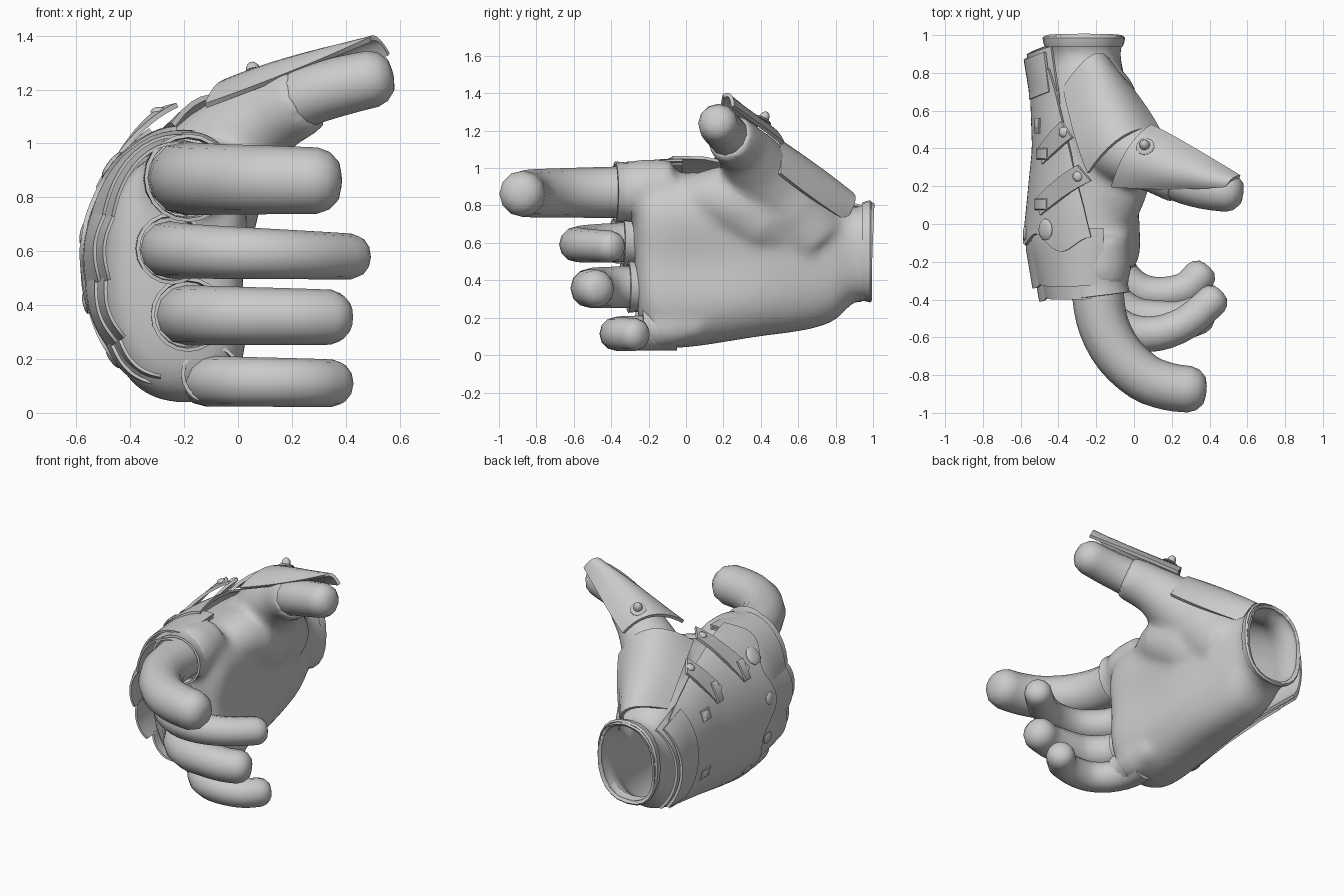
import bpy, bmesh, math
from mathutils import Vector as V, Matrix

if "Cube" in bpy.data.objects:
    bpy.data.objects.remove(bpy.data.objects["Cube"])

parts = []

def obj(name, verts, faces, thick=0, subsurf=0, angle=35):
    me = bpy.data.meshes.new(name)
    me.from_pydata([tuple(v) for v in verts], [], faces)
    bm = bmesh.new()
    bm.from_mesh(me)
    bmesh.ops.recalc_face_normals(bm, faces=bm.faces)
    bm.to_mesh(me)
    bm.free()
    o = bpy.data.objects.new(name, me)
    bpy.context.collection.objects.link(o)
    if subsurf:
        m = o.modifiers.new("smooth", 'SUBSURF')
        m.levels = m.render_levels = subsurf
    if thick:
        m = o.modifiers.new("thickness", 'SOLIDIFY')
        m.thickness, m.offset = thick, 0
    parts.append((o, angle))
    return o

def loft(rings, caps=False):
    n = len(rings[0])
    faces = [(i*n+j, i*n+(j+1) % n, (i+1)*n+(j+1) % n, (i+1)*n+j)
             for i in range(len(rings)-1) for j in range(n)]
    if caps:
        faces += [tuple(range(n)), tuple(range((len(rings)-1)*n, len(rings)*n))]
    return [p for r in rings for p in r], faces

def catmull(ps, t):
    i = min(int(t), len(ps)-2)
    f = t - i
    a, b, c, d = (ps[max(0, min(len(ps)-1, k))] for k in (i-1, i, i+1, i+2))
    return 0.5*(2*b + (c-a)*f + (2*a-5*b+4*c-d)*f*f + (3*b-a-3*c+d)*f**3)

def tube(name, pts, radii, sides=12, steps=3, end="tip", thick=0):
    ps = [V(p) for p in pts]
    n = (len(ps)-1)*steps
    path = [catmull(ps, i/steps) for i in range(n+1)]
    rad = []
    for i in range(n+1):
        k = min(i//steps, len(ps)-2)
        f = i/steps - k
        rad.append(radii[k]*(1-f) + radii[k+1]*f)
    if end == "tip":
        d, r, e = (path[-1]-path[-2]).normalized(), rad[-1], path[-1]
        for off, s in ((.36, .87), (.64, .58), (.72, .2)):
            path.append(e + d*r*off)
            rad.append(r*s)
    rings = []
    for i, p in enumerate(path):
        t = (path[min(i+1, len(path)-1)] - path[max(i-1, 0)]).normalized()
        s = t.cross(V((0, 0, 1))).normalized()
        u = s.cross(t)
        rings.append([p + rad[i]*(s*math.cos(2*math.pi*k/sides) + u*math.sin(2*math.pi*k/sides))
                      for k in range(sides)])
    return obj(name, *loft(rings, end != "open"), thick=thick, angle=35 if end != "tip" else 50)

def grid(name, f, nu=12, nv=14, thick=.016):
    vs = [f(i/nu, j/nv) for i in range(nu+1) for j in range(nv+1)]
    w = nv+1
    fs = [(i*w+j, i*w+j+1, (i+1)*w+j+1, (i+1)*w+j) for i in range(nu) for j in range(nv)]
    return obj(name, vs, fs, thick)

# Curved surface of the back of the hand: y, xc, width, zc, half height
BACK = [(-.45, -.2, .28, .57, .43), (-.1, -.2, .36, .56, .475), (.1, -.2, .34, .56, .48),
        (.4, -.22, .29, .56, .44), (.7, -.25, .27, .54, .37), (.95, -.27, .30, .53, .32)]

def back(y, deg, off=0):
    k = 0
    while k < len(BACK)-2 and y > BACK[k+1][0]:
        k += 1
    p, q = BACK[k], BACK[k+1]
    f = (y-p[0])/(q[0]-p[0])
    xc, w, zc, h = (p[i]*(1-f)+q[i]*f for i in range(1, 5))
    a = math.radians(deg)
    n = V((-math.cos(a)/w, 0, math.sin(a)/h)).normalized()
    return V((xc-w*math.cos(a), y, zc+h*math.sin(a))) + n*off, n

# Glove hand: y, zc, half height, xc, back depth, palm depth
SECT = [(1.05, .555, .28, -.265, .22, .22), (.97, .555, .275, -.265, .218, .218),
        (.92, .54, .24, -.26, .195, .185), (.85, .52, .28, -.25, .2, .19),
        (.8, .51, .34, -.25, .215, .205), (.62, .53, .41, -.24, .24, .23), (.4, .55, .45, -.22, .27, .27),
        (.1, .515, .47, -.2, .31, .26), (-.1, .5, .475, -.2, .31, .275),
        (-.2, .52, .46, -.2, .3, .26), (-.28, .57, .37, -.2, .22, .18)]

def section(s, scale=1):
    y, zc, h, xc, wb, wf = s
    r = []
    for k in range(24):
        a = 2*math.pi*k/24
        c, n = (math.copysign(abs(f(a))**.85, f(a)) for f in (math.cos, math.sin))
        z = zc+h*n*scale
        hollow = .075*math.exp(-((z-.5)/.17)**2-((y-.1)/.45)**2) if c > .2 else 0
        r.append((xc+(wf if c > 0 else wb)*c*scale-hollow, y, z))
    return r

hand = obj("glove_hand", *loft([section(s) for s in SECT], True), subsurf=2)
fuse = []

# Fingers, their knuckle roots and open glove sleeves
FINGERS = {
    "index": ([(-.2, -.15), (-.19, -.38), (-.16, -.54), (-.08, -.69), (.05, -.81), (.18, -.86), (.295, -.875)],
              .872, .14, .123, -.38),
    "middle": ([(-.26, -.12), (-.25, -.3), (-.18, -.46), (-.04, -.565), (.12, -.58), (.28, -.52), (.42, -.40)],
               .61, .11, .085, -.34),
    "ring": ([(-.2, -.1), (-.19, -.25), (-.13, -.4), (-.01, -.49), (.12, -.51), (.25, -.51), (.345, -.48)],
             .365, .115, .102, -.31),
    "little": ([(-.12, -.05), (-.11, -.17), (-.05, -.29), (.05, -.36), (.17, -.37), (.28, -.34), (.35, -.27)],
               .12, .096, .088, -.24)}
for nm, (pts, z, r0, r1, end) in FINGERS.items():
    m = len(pts)-1
    tube(nm+"_finger", [(x, y, z - (.03 if nm == "middle" else .01)*i/m) for i, (x, y) in enumerate(pts)],
         [r0+(r1-r0)*i/m for i in range(m+1)])
    x, rs = pts[1][0], r0+.02
    if nm == "little":
        x, z, rs = x+.005, z+.025, .108
    fuse.append(tube(nm+"_root", [(x+.02, end+.33, z+.03), (x+.01, end+.17, z+.01), (x, end+.07, z)],
                     [rs-.02, rs+.008, rs], sides=20, end="flat"))
    tube(nm+"_sleeve", [(x, end+.12, z), (x, end+.05, z), (x+.005, end, z)],
         [rs-.005, rs-.008, rs-.003], sides=20, end="open", thick=.014)

# Thumb and tapering thumb root
tube("thumb", [(.05, .34, 1.07), (.23, .235, 1.165), (.37, .19, 1.21), (.50, .17, 1.24)],
     [.115, .113, .11, .106])
fuse.append(tube("thumb_root", [(-.2, .7, .6), (-.16, .53, .8), (-.05, .4, .965), (.12, .305, 1.10), (.26, .225, 1.17)],
                 [.2, .225, .195, .145, .13], sides=22, end="flat"))
fuse.append(tube("thumb_heel", [(-.2, .62, .56), (-.13, .4, .72), (-.1, .22, .83), (-.13, .0, .82)],
                 [.13, .2, .19, .12], sides=20, end="flat"))

# Fuse hand and roots into one soft skin, then open the wrist
bpy.ops.object.select_all(action='DESELECT')
for o in fuse:
    o.select_set(True)
hand.select_set(True)
bpy.context.view_layer.objects.active = hand
bpy.ops.object.convert(target='MESH')
parts = [p for p in parts if p[0] not in fuse]
bpy.ops.object.join()
m = hand.modifiers.new("skin", 'REMESH')
m.mode, m.voxel_size = 'VOXEL', .02
m = hand.modifiers.new("soften", 'SMOOTH')
m.factor, m.iterations = .5, 16
bpy.ops.object.convert(target='MESH')
bm = bmesh.new()
bm.from_mesh(hand.data)
bmesh.ops.bisect_plane(bm, geom=bm.verts[:]+bm.edges[:]+bm.faces[:], plane_co=(0, .975, 0),
                       plane_no=(0, 1, -.04), clear_outer=True)
bm.to_mesh(hand.data)
bm.free()
m = hand.modifiers.new("thickness", 'SOLIDIFY')
m.thickness, m.offset = .02, -1

# Rolled rim round the wrist opening
rim = [section((y, .555, .265, -.265, .213, .213), s)
       for y, s in ((.94, .98), (.96, 1.01), (.985, 1.03), (.995, .99), (.985, .93), (.93, .9))]
obj("wrist_rim", *loft(rim))

# Armoured plates on the thumb, each from three arched rows
def arched(name, rows):
    rows = [[V(p) for p in r] for r in rows]
    def quad(a, b, c, t):
        b = 2*b-(a+c)/2
        return a*(1-t)**2 + b*2*t*(1-t) + c*t*t
    return grid(name, lambda u, v: quad(*[quad(*r, v) for r in rows], u), 10, 10, .02)

arched("thumb_tip_plate", [[(-.12, .2, 1.14), (-.03, .4, 1.23), (.09, .52, 1.13)],
                           [(.17, .19, 1.25), (.2, .31, 1.31), (.26, .43, 1.2)],
                           [(.49, .2, 1.385), (.52, .235, 1.385), (.56, .25, 1.33)]])
arched("thumb_base_plate", [[(-.24, .27, 1.07), (-.06, .46, 1.17), (.13, .5, .97)],
                            [(-.31, .47, 1.0), (-.14, .68, 1.02), (.02, .67, .84)],
                            [(-.37, .72, .83), (-.22, .89, .86), (-.13, .85, .72)]])

# Main back plate, with its upper edge narrowing to the wrist
def main_plate(u, v):
    edge = -.11 + .04*math.cos(v*6*math.pi) + .16*(1-v)**2
    y = edge*(1-u) + .82*u
    a0, a1 = -66+14*u, 86-34*u
    return back(y, a0+(a1-a0)*v, .022)[0]
grid("main_back_plate", main_plate, 16, 40)

# Overlapping knuckle plates in two layers
for nm, a0, a1, y0 in (("index", 20, 96, -.38), ("middle", -10, 22, -.39),
                       ("ring", -41, -8, -.34), ("little", -74, -39, -.25)):
    for layer in range(2):
        def knuckle(u, v):
            arch = 1-(2*v-1)**4
            y = (y0+.07*layer-.02*arch)*(1-u) + (y0+.36)*u
            return back(y, a0+(a1-a0)*v, -.012+.02*layer+.02*math.sin(math.pi*v)*(1-u))[0]
        grid(f"{nm}_knuckle_plate_{layer+1}", knuckle, 6, 12, .012)

# Flared wrist plates
for i, (y0, y1, o0, o1, a) in enumerate(((.6, .94, .0, .0, 56), (.7, .91, .03, .022, 50))):
    grid(f"wrist_plate_{i+1}",
         lambda u, v: back(y0+(y1-y0)*u-.04*math.cos(math.pi*(v-.5)), -a+8+(2*a-8)*v, o0+(o1-o0)*u)[0], 6, 20)

# Rivets and buckles
def frame(p, n):
    return Matrix.Translation(p) @ n.to_track_quat('Z', 'Y').to_matrix().to_4x4()

def rivet(name, p, n, r, flat=.3):
    prof = [(1, -.02), (1, .15), (.85, .6), (.5, .9), (.15, 1)]
    rg = [[frame(p, n) @ V((r*s*math.cos(k*math.pi/6), r*s*math.sin(k*math.pi/6), r*h*flat))
           for k in range(12)] for s, h in prof]
    obj(name, *loft(rg, True))

def pad(name, p, n, sx, sy, h):
    rg = [[frame(p, n) @ V((x*sx*s, y*sy*s, z)) for x, y in ((-1, -1), (1, -1), (1, 1), (-1, 1))]
          for s, z in ((1, -.01), (1, h*.6), (.85, h))]
    obj(name, *loft(rg, True))

for i, (y, a, r) in enumerate(((-.03, 46, .058), (-.05, 12, .04), (-.04, -18, .04), (.03, -46, .04))):
    rivet(f"knuckle_rivet_{i+1}", *back(y, a, .028), r)
for i, (y, a) in enumerate(((.52, 28), (.55, -22))):
    pad(f"buckle_{i+1}", *back(y, a, .028), .042, .035, .01)
    rivet(f"buckle_rivet_{i+1}", *back(y, a, .036), .025)

# Two raised straps reaching towards the thumb
for i, (y0, a0, o0, y1, a1, o1) in enumerate(((.09, 36, .03, .27, 84, .12), (.36, 34, .03, .5, 72, .085))):
    def strap(u, v):
        y = y0+(y1-y0)*u + (v-.5)*.085
        return back(y, a0+(a1-a0)*u - (v-.5)*8, o0+(o1-o0)*u*u)[0]
    grid(f"strap_{i+1}", strap, 10, 2, .018)
    pad(f"strap_{i+1}_clasp", strap(.08, .5), back(y0, a0)[1], .03, .065, .016)
    rivet(f"strap_{i+1}_rivet", strap(.9, .5)+V((0, 0, .008)), back(y1, a1)[1], .028, .6)

# Bolt on the thumb plate
bn = V((-.2, .45, .85)).normalized()
bp = V((.06, .41, 1.255))
rivet("thumb_washer", bp, bn, .05, .3)
rivet("thumb_bolt", bp+bn*.01, bn, .028, 1.5)

# Apply modifiers and shade
for o, angle in parts:
    bpy.ops.object.select_all(action='DESELECT')
    o.select_set(True)
    bpy.context.view_layer.objects.active = o
    if o.modifiers:
        bpy.ops.object.convert(target='MESH')
    bpy.ops.object.shade_smooth_by_angle(angle=math.radians(angle))
